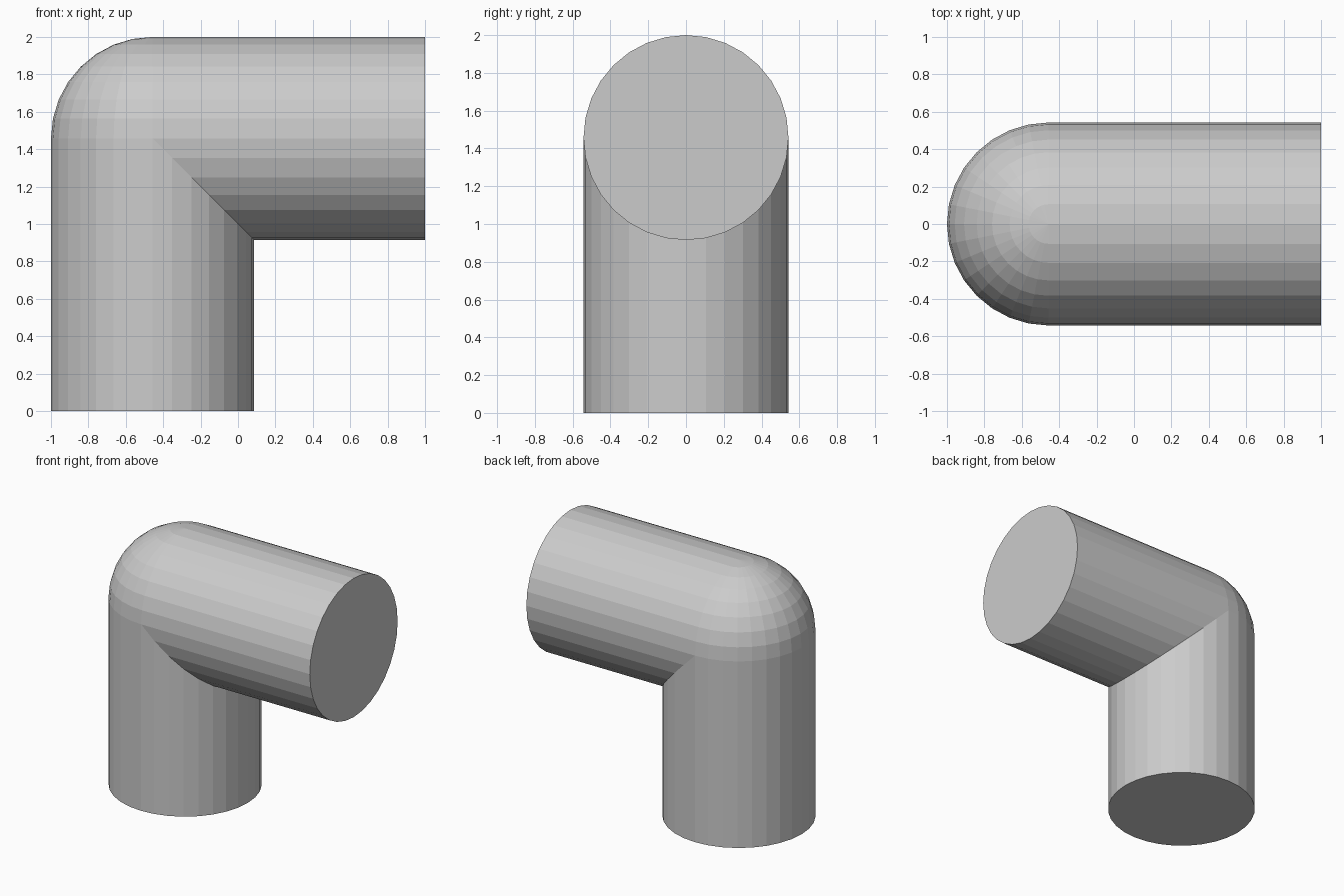
import bpy, bmesh
from math import sin, cos, pi

if "Cube" in bpy.data.objects:
    bpy.data.objects.remove(bpy.data.objects["Cube"])

R = 0.5425            # pipe radius
CX, CZ = -1 + R, 2 - R  # corner where both axes meet
N = 32                # sides

bm = bmesh.new()


def grid(rows):
    """Skin quads between consecutive rows of points."""
    vs = [[bm.verts.new(p) for p in row] for row in rows]
    for a, b in zip(vs, vs[1:]):
        for i in range(len(a) - 1):
            bm.faces.new((a[i], a[i + 1], b[i + 1], b[i]))
    return vs


ring = [(cos(2 * pi * i / N), sin(2 * pi * i / N)) for i in range(N + 1)]

# Upright pipe, mitred on the inner side of the bend
up = grid([[(CX + R * c, R * s, 0) for c, s in ring],
           [(CX + R * c, R * s, CZ - max(0, R * c)) for c, s in ring]])
bm.faces.new(up[0][:-1])

# Level pipe, mitred to match
level = grid([[(1, R * s, CZ + R * c) for c, s in ring],
              [(CX + max(0, -R * c), R * s, CZ + R * c) for c, s in ring]])
bm.faces.new(level[0][:-1])

# Quarter sphere closing the outside of the bend
step = 2 * pi / N
grid([[(CX + R * cos(j * step) * cos(pi / 2 + i * step),
        R * cos(j * step) * sin(pi / 2 + i * step),
        CZ + R * sin(j * step)) for i in range(N // 2 + 1)]
      for j in range(N // 4 + 1)])

bmesh.ops.remove_doubles(bm, verts=bm.verts[:], dist=1e-4)
bmesh.ops.recalc_face_normals(bm, faces=bm.faces[:])

mesh = bpy.data.meshes.new("pipe_elbow")
bm.to_mesh(mesh)
bm.free()
obj = bpy.data.objects.new("pipe_elbow", mesh)
bpy.context.collection.objects.link(obj)
